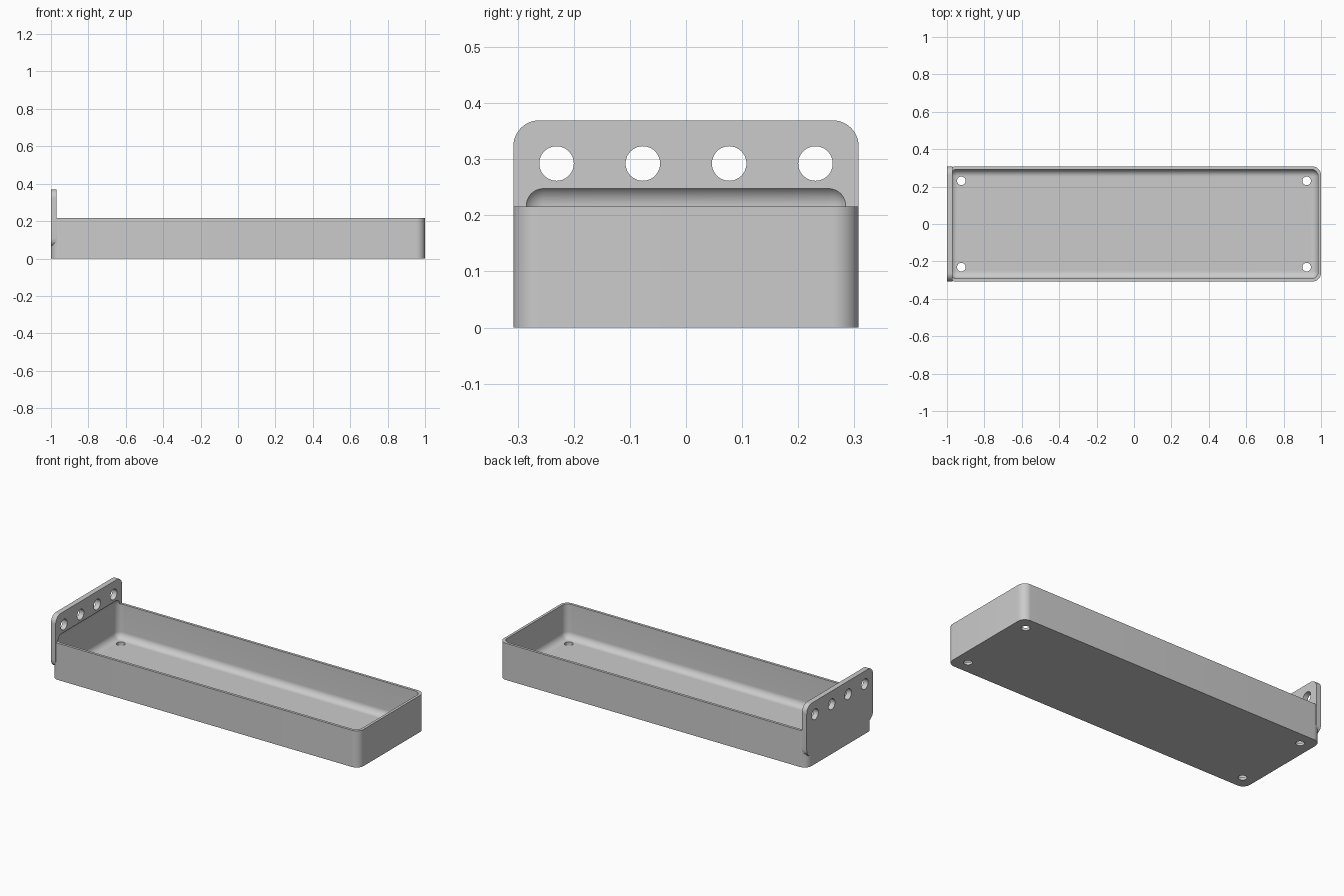
import bpy, bmesh
from math import radians
from mathutils import Matrix, Vector

if "Cube" in bpy.data.objects:
    bpy.data.objects.remove(bpy.data.objects["Cube"], do_unlink=True)

UNIT = 1 / 130  # dimensions below are in 1/260 of the tray length
LENGTH, WIDTH, HEIGHT = 260, 80, 28
WALL, RADIUS = 2, 6

grey = bpy.data.materials.new("light_grey")
grey.use_nodes = True
colour = (0.6, 0.6, 0.6, 1)
grey.diffuse_color = colour
grey.node_tree.nodes["Principled BSDF"].inputs["Base Color"].default_value = colour


def finish(name, bm):
    bmesh.ops.scale(bm, vec=Vector((UNIT,) * 3), verts=bm.verts)
    mesh = bpy.data.meshes.new(name)
    bm.to_mesh(mesh)
    bm.free()
    mesh.materials.append(grey)
    obj = bpy.data.objects.new(name, mesh)
    bpy.context.collection.objects.link(obj)
    return obj


def rounded_box(name, low, high, radius, axes):
    """Box whose edges parallel to the given axes are rounded."""
    low, high = Vector(low), Vector(high)
    bm = bmesh.new()
    bmesh.ops.create_cube(bm, size=1, matrix=Matrix.Translation((low + high) / 2)
                          @ Matrix.Diagonal((high - low).to_4d()))
    edges = [e for e in bm.edges
             if any(abs((e.verts[0].co - e.verts[1].co)[a]) > 0.01 for a in axes)]
    bmesh.ops.bevel(bm, geom=edges, offset=radius, segments=12,
                    profile=0.5, affect='EDGES')
    return finish(name, bm)


def drill(name, points, radius, turn=Matrix()):
    """Set of cylinders used to cut round holes."""
    bm = bmesh.new()
    for p in points:
        bmesh.ops.create_cone(bm, cap_ends=True, segments=48, radius1=radius,
                              radius2=radius, depth=20,
                              matrix=Matrix.Translation(p) @ turn)
    return finish(name, bm)


x, y = LENGTH / 2, WIDTH / 2

# Outer tray block and upright mounting plate
tray = rounded_box("tray", (-x, -y, 0), (x, y, HEIGHT), RADIUS, "\2".encode())
plate = rounded_box("mounting_plate", (-x, -y, 8), (-x + 4, y, 48), RADIUS, [0])

# Cavity with rounded floor edges, which also hollows the foot of the plate
cavity = rounded_box("cavity_cutter", (-x + WALL, -y + WALL, WALL),
                     (x - WALL, y - WALL, 33.2), 5, [0, 1, 2])

# Four drain holes in the floor and four screw holes in the plate
drains = drill("drain_cutter", [(sx * 120, sy * 30, 0) for sx in (-1, 1) for sy in (-1, 1)], 3)
screws = drill("screw_cutter", [(-x, -30 + 20 * i, 38) for i in range(4)], 4,
               Matrix.Rotation(radians(90), 4, 'Y'))

helpers = [(plate, 'UNION'), (cavity, 'DIFFERENCE'),
           (drains, 'DIFFERENCE'), (screws, 'DIFFERENCE')]
for helper, operation in helpers:
    helper.hide_render = True
    mod = tray.modifiers.new(helper.name, 'BOOLEAN')
    mod.operation, mod.object, mod.solver = operation, helper, 'EXACT'

# Bake the cuts and drop the helpers
bpy.context.view_layer.update()
baked = bpy.data.meshes.new_from_object(
    tray.evaluated_get(bpy.context.evaluated_depsgraph_get()))
tray.modifiers.clear()
tray.data = baked
tray.name = "tray_with_mounting_plate"
for helper, _ in helpers:
    bpy.data.objects.remove(helper, do_unlink=True)

bpy.ops.object.select_all(action='DESELECT')
tray.select_set(True)
bpy.context.view_layer.objects.active = tray
bpy.ops.object.shade_smooth_by_angle(angle=radians(30))
